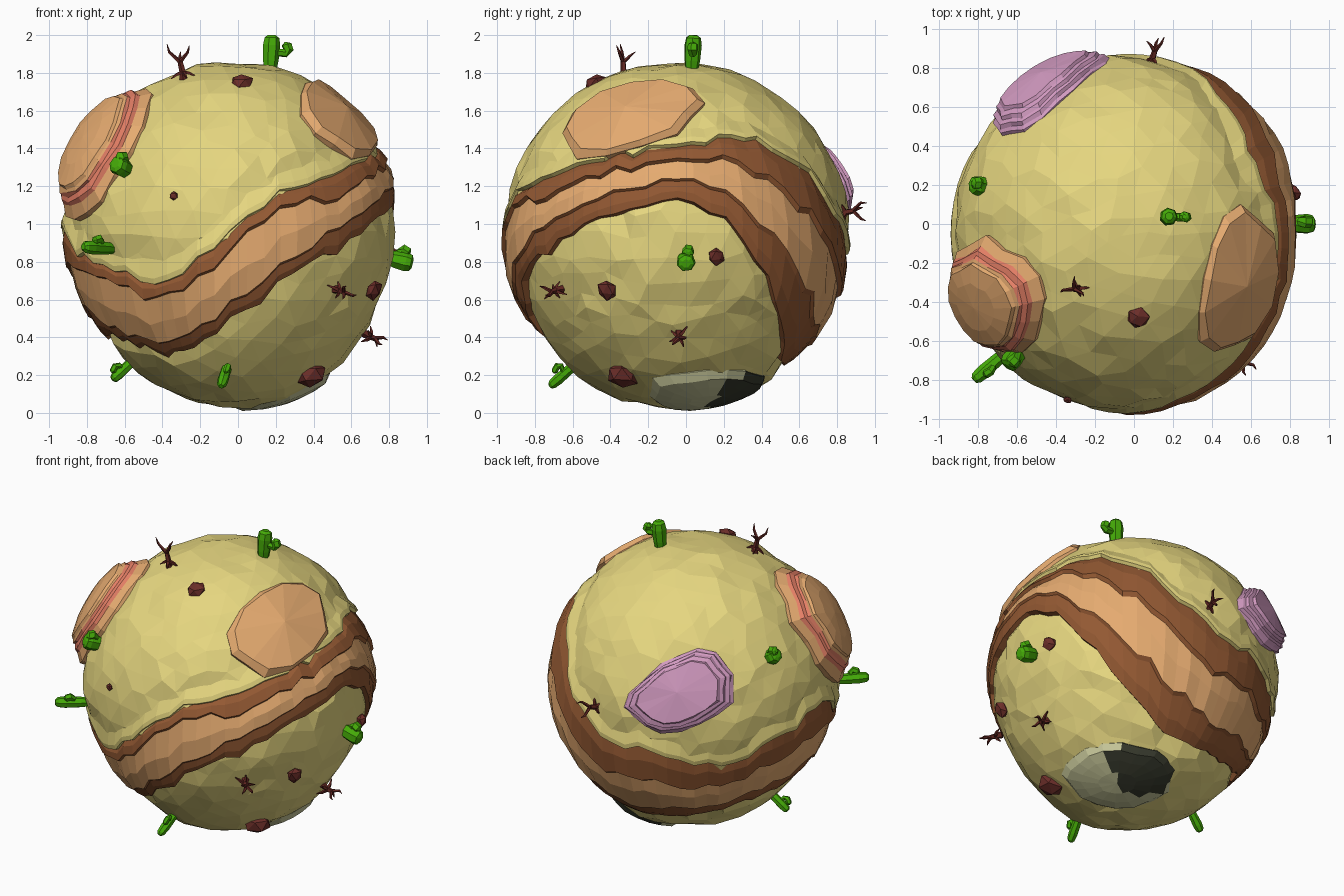
import bpy, bmesh, math, random
from mathutils import Vector

if "Cube" in bpy.data.objects:
    bpy.data.objects.remove(bpy.data.objects["Cube"])

random.seed(4)
C = Vector((-0.045, -0.05, 0.94))          # planet centre
UP = Vector((0, 0, 1))


def mat(name, r, g, b):
    m = bpy.data.materials.new(name)
    m.diffuse_color = [((v + 0.055) / 1.055) ** 2.4 for v in (r, g, b)] + [1]
    m.use_nodes = True
    m.node_tree.nodes["Principled BSDF"].inputs["Base Color"].default_value = m.diffuse_color
    return m


SAND = mat("sand yellow", 0.90, 0.84, 0.50)
TAN = mat("canyon tan", 0.90, 0.67, 0.44)
BROWN = mat("canyon brown", 0.58, 0.35, 0.20)
RED = mat("strata red", 0.90, 0.50, 0.40)
MAUVE = mat("mauve rock", 0.83, 0.61, 0.76)
GREEN = mat("cactus green", 0.27, 0.67, 0.03)
MAROON = mat("maroon rock", 0.42, 0.18, 0.16)
BARK = mat("dead bark", 0.38, 0.15, 0.13)
GREY = mat("pale grey", 0.78, 0.78, 0.60)
DARK = mat("dark grey", 0.21, 0.22, 0.17)


def make(name, bm, *mats):
    bmesh.ops.recalc_face_normals(bm, faces=bm.faces)
    me = bpy.data.meshes.new(name)
    bm.to_mesh(me)
    bm.free()
    for m in mats:
        me.materials.append(m)
    ob = bpy.data.objects.new(name, me)
    bpy.context.collection.objects.link(ob)
    return ob


# Band outline: azimuth, lower and upper elevation in degrees
EDGE = [(-174, -38, 5), (-157, -39, -6), (-140, -43, -10), (-120, -47, -16),
        (-108, -43, -14), (-94, -33, -3), (-80, -24, 9), (-65, -11, 18),
        (-48, -4, 22), (-25, 8, 28), (3, 12, 32), (20, 4, 34), (35, -15, 33),
        (45, -30, 29), (57, -42, 21), (67, -48, 7), (85, -50, -3),
        (110, -50, -6), (135, -46, -13), (155, -41, -6), (186, -38, 5)]


def band(az):
    if az < EDGE[0][0]:
        az += 360
    for a, b in zip(EDGE, EDGE[1:]):
        if az <= b[0]:
            t = (az - a[0]) / (b[0] - a[0])
            return a[1] + t * (b[1] - a[1]), a[2] + t * (b[2] - a[2])
    return EDGE[-1][1:]


# The planet is a little flatter on its left, mostly low down
def squash(d):
    low = min(1, max(0, -d.z * 3))
    return 1 - max(0, -d.x) * (0.03 + 0.04 * low)


def polar(az, el, r):
    a, e = math.radians(az), math.radians(el)
    d = Vector((math.cos(e) * math.cos(a), math.cos(e) * math.sin(a), math.sin(e)))
    return C + d * r * squash(d)


# Sandy planet: thicker crust above the band than below it
bm = bmesh.new()
bmesh.ops.create_icosphere(bm, subdivisions=4, radius=1)
for v in bm.verts:
    d = v.co.normalized()
    d = (d + Vector([random.uniform(-0.03, 0.03) for _ in range(3)])).normalized()
    az, el = math.degrees(math.atan2(d.y, d.x)), math.degrees(math.asin(d.z))
    lo, hi = band(az)
    if el > hi - 3:
        r = 0.92 if el > hi + 10 else 0.905
    elif el < lo:
        r = 0.872 + 0.045 * min(1, max(0, (-el - 30) / 30))
    else:
        r = 0.86
    v.co = C + d * (r + random.uniform(-0.012, 0.01)) * squash(d)
make("planet", bm, SAND)

# Canyon band: ring of cross-sections with a sandy lip, brown ledges and a tan floor
bm = bmesh.new()
N = 64
rows = []
for i in range(N):
    az = -174 + 360 * i / N
    lo, hi = band(az)
    lo += random.uniform(-2, 2)
    hi += random.uniform(-2, 2)
    w = hi - lo
    up, down = (0.17, 0.20) if -160 < az < -60 else (0.30, 0.30) if az < 75 else (0.33, 0.25)
    f1, f2 = up + random.uniform(-0.04, 0.04), down + random.uniform(-0.04, 0.04)
    bulge = random.uniform(-0.012, 0.008)
    prof = [(hi + 9, 0.895), (hi + 2, 0.922), (hi, 0.922), (hi - 0.5, 0.900),
            (hi - 0.4 * f1 * w, 0.918), (hi - f1 * w, 0.930),
            (hi - (f1 + 0.03) * w, 0.910), (lo + 0.5 * w, 0.922 + bulge),
            (lo + (f2 + 0.03) * w, 0.922), (lo + f2 * w, 0.908),
            (lo + 0.4 * f2 * w, 0.905), (lo, 0.895), (lo - 0.5, 0.84)]
    rows.append([bm.verts.new(polar(az, e, r)) for e, r in prof])
for i in range(N):
    a, b = rows[i], rows[(i + 1) % N]
    for k in range(len(a) - 1):
        f = bm.faces.new((a[k], b[k], b[k + 1], a[k + 1]))
        f.material_index = 0 if k < 3 else 2 if k in (6, 7) else 1
make("canyon_band", bm, SAND, BROWN, TAN)


# Mesas: stacked irregular rings wrapped over the planet
def mesa(name, pos, half_w, half_h, tilt, rings, mats, sides=16, dome=0.015, rule=None, notch=0):
    n = (Vector(pos) - C).normalized()
    t1 = UP.cross(n).normalized()
    t2 = n.cross(t1)
    t = math.radians(tilt)
    a1, a2 = t1 * math.cos(t) + t2 * math.sin(t), t2 * math.cos(t) - t1 * math.sin(t)
    bm = bmesh.new()
    wob = [random.uniform(0.92, 1.07) for _ in range(sides)]
    loops = []
    for s, r, _ in rings:
        loop = []
        for k in range(sides):
            a = math.tau * k / sides
            q = s * wob[k] * random.uniform(0.97, 1.03)
            q *= 1 - notch * max(0, math.cos(a - 2.0)) ** 4      # bite out of the upper left
            d = n * 0.92 + a1 * half_w * q * math.cos(a) + a2 * half_h * q * math.sin(a)
            loop.append(bm.verts.new(C + d.normalized() * r))
        loops.append(loop)
    for lo, up, ring in zip(loops, loops[1:], rings[1:]):
        for k in range(sides):
            m = (k + 1) % sides
            bm.faces.new((lo[k], lo[m], up[m], up[k])).material_index = ring[2]
    mid = bm.verts.new(C + n * (rings[-1][1] + dome))
    for k in range(sides):
        f = bm.faces.new((loops[-1][k], loops[-1][(k + 1) % sides], mid))
        f.material_index = rings[-1][2]
    if rule:
        for f in bm.faces:
            p = f.calc_center_median() - C
            f.material_index = rule(p.dot(a1), p.dot(a2))
    return make(name, bm, *mats)


mesa("striped_mesa", (-0.70, -0.37, 1.38), 0.33, 0.43, 0,
     [(1.03, 0.86, 0), (1, 0.92, 0), (0.83, 0.945, 0), (0.80, 0.965, 1), (0.72, 0.97, 1),
      (0.69, 0.985, 1), (0.64, 0.99, 0), (0.60, 1.005, 0), (0.35, 1.01, 0)], (TAN, RED), dome=0.0)
mesa("flat_mesa", (0.53, -0.3, 1.57), 0.42, 0.27, 22,
     [(1.02, 0.88, 0), (1, 0.93, 0), (0.88, 0.955, 0)], (TAN,), sides=13, dome=0.01)
mesa("mauve_mesa", (-0.42, 0.67, 1.24), 0.39, 0.26, 20,
     [(1.02, 0.87, 0), (1, 0.915, 0), (0.93, 0.925, 0), (0.90, 0.945, 0), (0.82, 0.95, 0),
      (0.79, 0.968, 0), (0.70, 0.973, 0), (0.66, 0.99, 0)], (MAUVE,), sides=18, dome=0.005, notch=0.3)
mesa("grey_mesa", (0.23, 0.12, 0.1), 0.39, 0.28, -8,
     [(1.02, 0.83, 0), (1, 0.905, 0), (0.85, 0.935, 0), (0.6, 0.94, 0), (0.3, 0.945, 0)], (GREY, DARK), sides=18,
     dome=0.0, rule=lambda u, v: int(u > 0.0 and v > -0.10))


# Tapered tube through a few points, used for cacti and branches
def tube(bm, pts, radii, sides=7):
    pts = [Vector(p) for p in pts]
    prev = None
    for i, (p, r) in enumerate(zip(pts, radii)):
        d = (pts[min(i + 1, len(pts) - 1)] - pts[max(i - 1, 0)]).normalized()
        x = d.orthogonal().normalized() if prev is None else (axis - d * axis.dot(d)).normalized()
        axis = x
        y = d.cross(x)
        ring = [bm.verts.new(p + r * (x * math.cos(math.tau * k / sides) + y * math.sin(math.tau * k / sides)))
                for k in range(sides)]
        if prev:
            for k in range(sides):
                m = (k + 1) % sides
                bm.faces.new((prev[k], prev[m], ring[m], ring[k]))
        else:
            bm.faces.new(ring[::-1])
        prev = ring
    bm.faces.new(prev)


# Cacti: base, tip, radius, arm direction, arm length
cacti = [((0.17, 0.03, 1.82), (0.18, 0.04, 2.0), 0.047, (1, 0, 0), 0.08),
         ((-0.66, -0.66, 0.87), (-0.82, -0.80, 0.88), 0.038, (0.3, -0.3, 0.9), 0.04),
         ((-0.58, -0.64, 1.28), (-0.65, -0.73, 1.32), 0.054, (0.3, 0, 1), 0.04),
         ((-0.74, 0.19, 1.36), (-0.83, 0.20, 1.42), 0.052, (0, 0.3, 1), 0.03),
         ((0.80, 0.0, 0.82), (0.925, 0.0, 0.79), 0.052, (0, 0.2, 1), 0.05),
         ((-0.05, -0.57, 0.27), (-0.09, -0.72, 0.14), 0.030, (0.3, -0.4, 0.8), 0.05),
         ((-0.55, -0.12, 0.28), (-0.665, -0.15, 0.175), 0.030, (-0.6, -0.5, 0.5), 0.04)]
for i, (a, b, r, arm, ln) in enumerate(cacti):
    a, b, arm = Vector(a), Vector(b), Vector(arm).normalized()
    d = b - a
    bm = bmesh.new()
    tube(bm, [a, a + d * 0.25, a + d * 0.7, a + d * 0.92, b], [r * 0.75, r * 0.9, r, r * 0.85, r * 0.45])
    s = a + d * 0.5
    e = s + arm * ln
    u = d.normalized()
    tube(bm, [s, e - u * 0.005, e + arm * 0.012 + u * 0.012, e + u * 0.04, e + u * 0.052],
         [r * 0.4, r * 0.5, r * 0.6, r * 0.6, r * 0.25], 6)
    make("cactus_%d" % (i + 1), bm, GREEN)

# Dead trees: base, growth direction, height, lean
trees = [((-0.29, -0.33, 1.79), (-0.1, -0.05, 1), 0.17, (-1, 0.1, 0)),
         ((0.09, 0.83, 1.06), (0.25, 1, 0.03), 0.14, (0.3, 0, 0.8)),
         ((0.53, -0.68, 0.65), (0.55, -0.8, -0.1), 0.11, (0.7, 0.3, -0.5)),
         ((0.69, -0.04, 0.41), (0.85, 0, -0.5), 0.10, (0.1, 0.7, 0.5))]
for i, (p, n, h, lean) in enumerate(trees):
    p, n, s = Vector(p), Vector(n).normalized(), Vector(lean).normalized()
    s = (s - n * s.dot(n)).normalized()
    t = n.cross(s)
    bm = bmesh.new()
    fork = p + n * h * 0.45 + s * 0.01
    tube(bm, [p - n * 0.03, p + n * 0.01, fork], [0.024, 0.018, 0.014], 5)
    for sx, ty, k in ((0.4, 0.1, 1.0), (-0.3, 0.15, 0.9), (0.05, -0.4, 0.7)):
        tip = p + (n * k + s * sx + t * ty) * h
        tube(bm, [fork - n * 0.008, fork.lerp(tip, 0.55) + s * sx * 0.05, tip], [0.012, 0.008, 0.002], 5)
    for k in range(4):                       # spreading roots
        a = math.tau * k / 4 + 0.3
        o = s * math.cos(a) + t * math.sin(a) * 0.6
        tube(bm, [p + n * 0.015, p + o * 0.035 + n * 0.005, p + o * 0.068 - n * 0.015], [0.013, 0.010, 0.003], 4)
    make("dead_tree_%d" % (i + 1), bm, BARK)

# Loose rocks
rocks = [((0.02, -0.48, 1.75), 0.062), ((-0.34, -0.90, 1.15), 0.024), ((0.72, -0.42, 0.65), 0.056),
         ((0.39, -0.34, 0.20), 0.088), ((0.82, 0.16, 0.83), 0.047)]
for i, (p, r) in enumerate(rocks):
    bm = bmesh.new()
    bmesh.ops.create_icosphere(bm, subdivisions=1, radius=r)
    n = (Vector(p) - C).normalized()
    for v in bm.verts:
        v.co *= random.uniform(0.85, 1.15)
        v.co += Vector(p) - n * v.co.dot(n) * 0.3
    make("rock_%d" % (i + 1), bm, MAROON)
